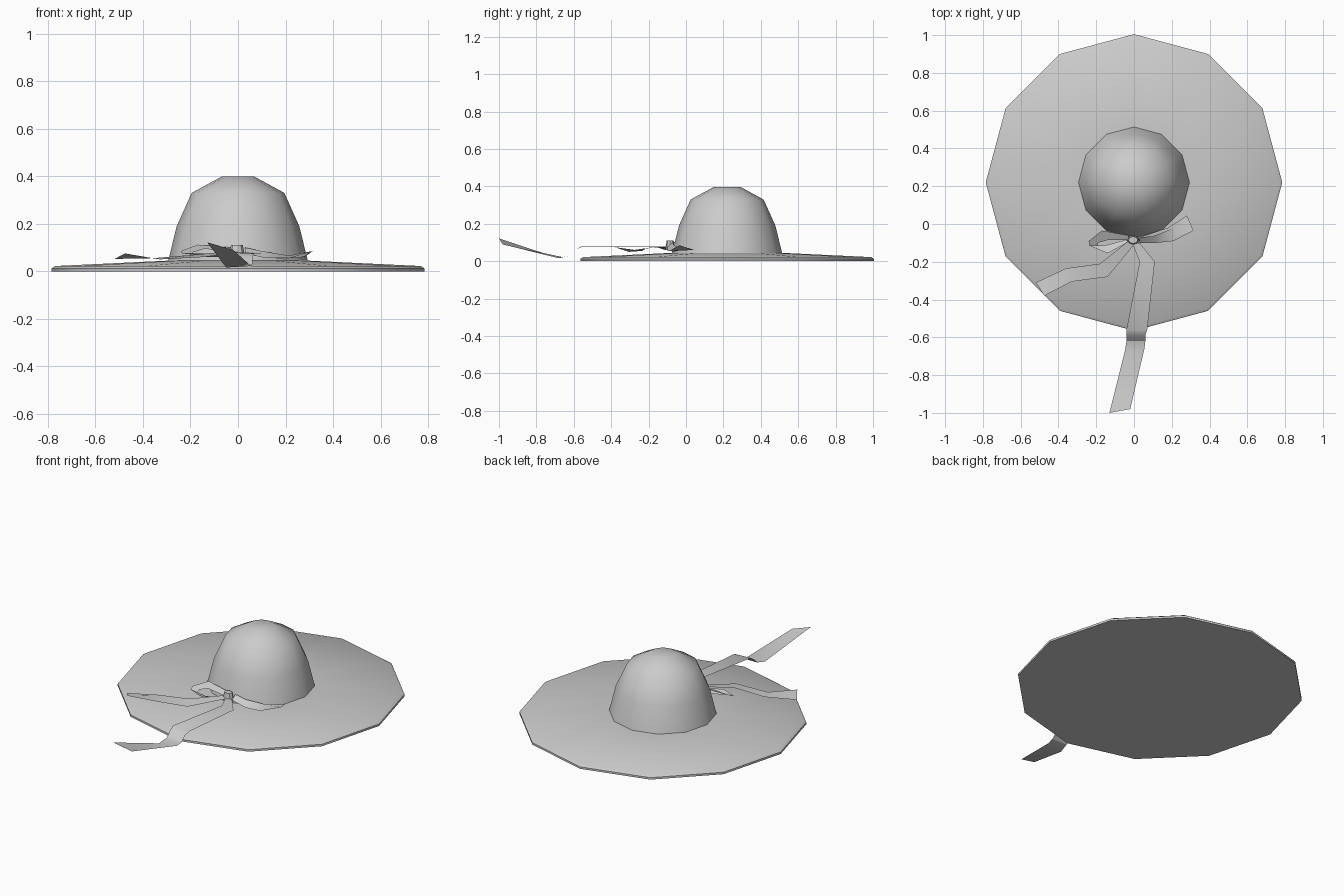
import bpy, bmesh
from math import radians, sin, cos, pi
from mathutils import Vector

cube = bpy.data.objects.get("Cube")
if cube:
    bpy.data.objects.remove(cube, do_unlink=True)

SIDES = 12
CENTRE = Vector((0, 0.22, 0))

straw = bpy.data.materials.new("plain_grey")
straw.use_nodes = True
grey = (0.6, 0.6, 0.6, 1)
straw.diffuse_color = grey
straw.node_tree.nodes["Principled BSDF"].inputs["Base Color"].default_value = grey


def finish(name, bm, angle):
    mesh = bpy.data.meshes.new(name)
    bm.to_mesh(mesh)
    bm.free()
    mesh.materials.append(straw)
    ob = bpy.data.objects.new(name, mesh)
    bpy.context.collection.objects.link(ob)
    bpy.ops.object.select_all(action="DESELECT")
    ob.select_set(True)
    bpy.context.view_layer.objects.active = ob
    bpy.ops.object.shade_smooth_by_angle(angle=radians(angle))
    return ob


def lathe(name, profile, angle, close_bottom=False):
    """Turn a (radius, height) profile, listed from bottom to top."""
    bm = bmesh.new()
    rings = []
    for r, z in profile:
        rings.append([bm.verts.new(CENTRE + Vector((r * sin(2 * pi * i / SIDES),
                                                    r * cos(2 * pi * i / SIDES), z)))
                      for i in range(SIDES)])
    for low, high in zip(rings, rings[1:]):
        for i in range(SIDES):
            j = (i + 1) % SIDES
            bm.faces.new((low[i], low[j], high[j], high[i]))
    bm.faces.new(rings[-1])
    if close_bottom:
        bm.faces.new(rings[0])
    bmesh.ops.recalc_face_normals(bm, faces=bm.faces)
    return finish(name, bm, angle)


def ribbon(name, pairs):
    """Flat band through pairs of edge points."""
    bm = bmesh.new()
    rows = [[bm.verts.new(p) for p in pair] for pair in pairs]
    for (a, b), (c, d) in zip(rows, rows[1:]):
        bm.faces.new((a, b, d, c))
    return finish(name, bm, 30)


# Wide brim and domed crown
lathe("brim", [(0.785, 0), (0.785, 0.012), (0.77, 0.022), (0.29, 0.045)], 50, True)
lathe("crown", [(0.295, 0.04), (0.258, 0.19), (0.195, 0.33), (0.07, 0.398)], 60)

# Long tail hanging over the brim
ribbon("long_tail", [
    ((-0.01, -0.10, 0.08), (0.03, -0.10, 0.08)),
    ((0.03, -0.20, 0.08), (0.11, -0.20, 0.075)),
    ((-0.04, -0.56, 0.08), (0.07, -0.56, 0.075)),
    ((-0.04, -0.59, 0.06), (0.06, -0.59, 0.06)),
    ((-0.04, -0.62, 0.03), (0.06, -0.62, 0.03)),
    ((-0.05, -0.68, 0.016), (0.055, -0.66, 0.022)),
    ((-0.13, -1.00, 0.122), (-0.02, -0.98, 0.09))])

# Short tail lying across the brim
ribbon("short_tail", [
    ((-0.03, -0.09, 0.085), (0.0, -0.11, 0.08)),
    ((-0.18, -0.21, 0.07), (-0.14, -0.28, 0.06)),
    ((-0.36, -0.235, 0.055), (-0.33, -0.305, 0.05)),
    ((-0.52, -0.31, 0.052), (-0.475, -0.38, 0.075))])

# Bow loops, running out above and back below
ribbon("right_loop", [
    ((-0.03, -0.06, 0.10), (-0.03, -0.085, 0.08)),
    ((-0.17, -0.035, 0.112), (-0.14, -0.085, 0.095)),
    ((-0.24, -0.09, 0.085), (-0.19, -0.10, 0.08)),
    ((-0.235, -0.115, 0.075), (-0.19, -0.115, 0.07)),
    ((-0.14, -0.155, 0.075), (-0.14, -0.11, 0.06)),
    ((-0.03, -0.095, 0.075), (-0.03, -0.08, 0.06))])
ribbon("left_loop", [
    ((0.03, -0.10, 0.075), (0.03, -0.07, 0.10)),
    ((0.12, -0.10, 0.055), (0.10, -0.065, 0.085)),
    ((0.21, -0.09, 0.055), (0.19, -0.03, 0.07)),
    ((0.315, -0.035, 0.085), (0.28, 0.045, 0.06)),
    ((0.20, -0.075, 0.05), (0.18, -0.02, 0.06)),
    ((0.03, -0.09, 0.07), (0.03, -0.07, 0.08))])

# Knot
bm = bmesh.new()
bmesh.ops.create_cone(bm, cap_ends=True, segments=8, radius1=0.035, radius2=0.025, depth=0.05)
bmesh.ops.scale(bm, vec=(1, 0.75, 1), verts=bm.verts)
bmesh.ops.translate(bm, vec=(-0.005, -0.085, 0.085), verts=bm.verts)
finish("knot", bm, 30)
